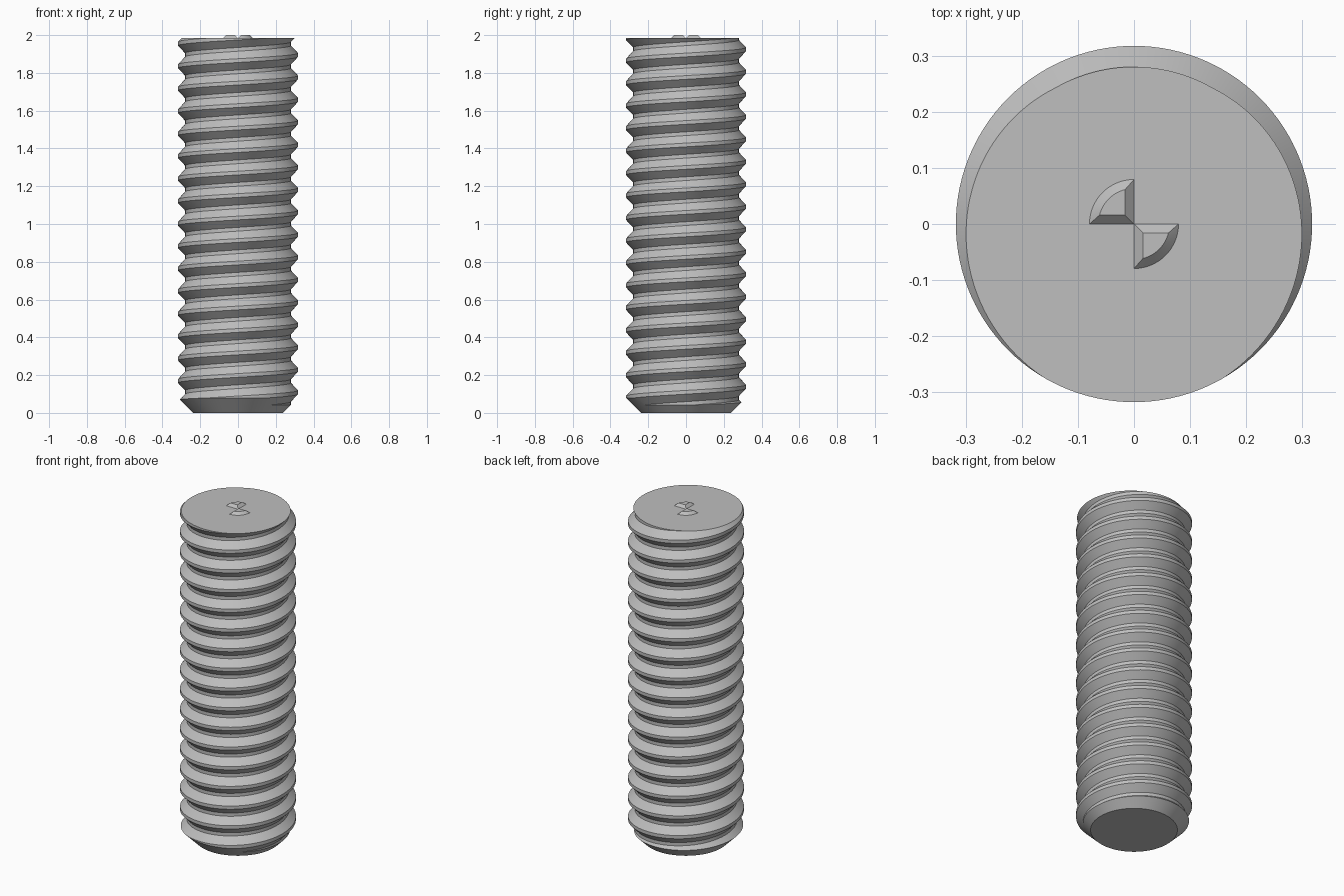
import bpy, bmesh, math

if "Cube" in bpy.data.objects:
    bpy.data.objects.remove(bpy.data.objects["Cube"])

U = 2 / 25.2                 # one design unit
LENGTH = 25 * U              # rod height below the raised mark
R_OUT, R_ROOT = 4 * U, 3.53 * U
PITCH = 1.5 * U
N = 120                      # segments per turn

steel = bpy.data.materials.new("grey_steel")
steel.diffuse_color = (0.52, 0.52, 0.52, 1)
steel.use_nodes = True
steel.node_tree.nodes["Principled BSDF"].inputs["Base Color"].default_value = steel.diffuse_color


def make_object(name, bm):
    bmesh.ops.recalc_face_normals(bm, faces=bm.faces)
    me = bpy.data.meshes.new(name)
    bm.to_mesh(me)
    bm.free()
    me.materials.append(steel)
    ob = bpy.data.objects.new(name, me)
    bpy.context.collection.objects.link(ob)
    return ob


def smooth(ob):
    bpy.ops.object.select_all(action='DESELECT')
    ob.select_set(True)
    bpy.context.view_layer.objects.active = ob
    bpy.ops.object.shade_smooth_by_angle(angle=math.radians(25))


# Threaded rod: trapezoid thread profile swept along a right-hand helix
c = 0.125 * U                                   # half width of crest and root flats
profile = [(R_OUT, -c), (R_OUT, c),
           (R_ROOT, PITCH / 2 - c), (R_ROOT, PITCH / 2 + c)]
bm = bmesh.new()
rows = []
for m in range(-19 * N, 3 * N + 1):             # crest meets the top at the front
    a = -math.pi / 2 + 2 * math.pi * m / N
    z = LENGTH + PITCH * m / N
    rows.append([bm.verts.new((r * math.cos(a), r * math.sin(a), z + dz))
                 for r, dz in profile])
for m in range(len(rows) - 1):
    for i in range(3):
        bm.faces.new((rows[m][i], rows[m + 1][i], rows[m + 1][i + 1], rows[m][i + 1]))
    if m + 1 + N < len(rows):                   # join to the next turn
        bm.faces.new((rows[m][3], rows[m + 1][3], rows[m + 1 + N][0], rows[m + N][0]))

# Trim both ends flat and cap them
for z, n in ((LENGTH, 1), (0, -1)):
    bmesh.ops.bisect_plane(bm, geom=bm.verts[:] + bm.edges[:] + bm.faces[:],
                           plane_co=(0, 0, z), plane_no=(0, 0, n),
                           dist=1e-6, clear_outer=True)
    rim = [e for e in bm.edges if e.is_boundary
           and all(abs(v.co.z - z) < 1e-4 for v in e.verts)]
    bmesh.ops.edgeloop_fill(bm, edges=rim)
rod = make_object("threaded_rod", bm)

# Cutter that chamfers the lower end
bm = bmesh.new()
rings = []
for r, z in ((2.5 * U, -0.5 * U), (5 * U, 2 * U), (5 * U, 27 * U)):
    rings.append([bm.verts.new((r * math.cos(2 * math.pi * (k + 0.5) / N),
                                r * math.sin(2 * math.pi * (k + 0.5) / N), z))
                  for k in range(N)])
for lo, hi in zip(rings, rings[1:]):
    for k in range(N):
        bm.faces.new((lo[k], lo[(k + 1) % N], hi[(k + 1) % N], hi[k]))
bm.faces.new(rings[0][::-1])
bm.faces.new(rings[-1])
cutter = make_object("chamfer_cutter", bm)
cutter.hide_render = True

mod = rod.modifiers.new("chamfer", 'BOOLEAN')
mod.operation = 'INTERSECT'
mod.solver = 'EXACT'
mod.object = cutter
bpy.context.view_layer.update()
baked = bpy.data.meshes.new_from_object(
    rod.evaluated_get(bpy.context.evaluated_depsgraph_get()))
rod.modifiers.clear()
rod.data = baked
bpy.data.objects.remove(cutter)
smooth(rod)


# Raised quarter-disc centre marks with sloped edges
def quarter(r, inset, a0, z):
    s = inset / r
    start, end = math.asin(s), math.pi / 2 - math.asin(s)
    pts = [(inset, inset)]
    for k in range(17):
        a = start + (end - start) * k / 16
        pts.append((r * math.cos(a), r * math.sin(a)))
    ca, sa = math.cos(a0), math.sin(a0)
    return [(x * ca - y * sa, x * sa + y * ca, z) for x, y in pts]


for name, a0 in (("centre_mark_back", math.pi / 2), ("centre_mark_front", -math.pi / 2)):
    bm = bmesh.new()
    lo = [bm.verts.new(p) for p in quarter(U, 0, a0, LENGTH)]
    hi = [bm.verts.new(p) for p in quarter(0.8 * U, 0.2 * U, a0, 2.0)]
    for k in range(len(lo)):
        j = (k + 1) % len(lo)
        bm.faces.new((lo[k], lo[j], hi[j], hi[k]))
    bm.faces.new(hi)
    bm.faces.new(lo[::-1])
    smooth(make_object(name, bm))
